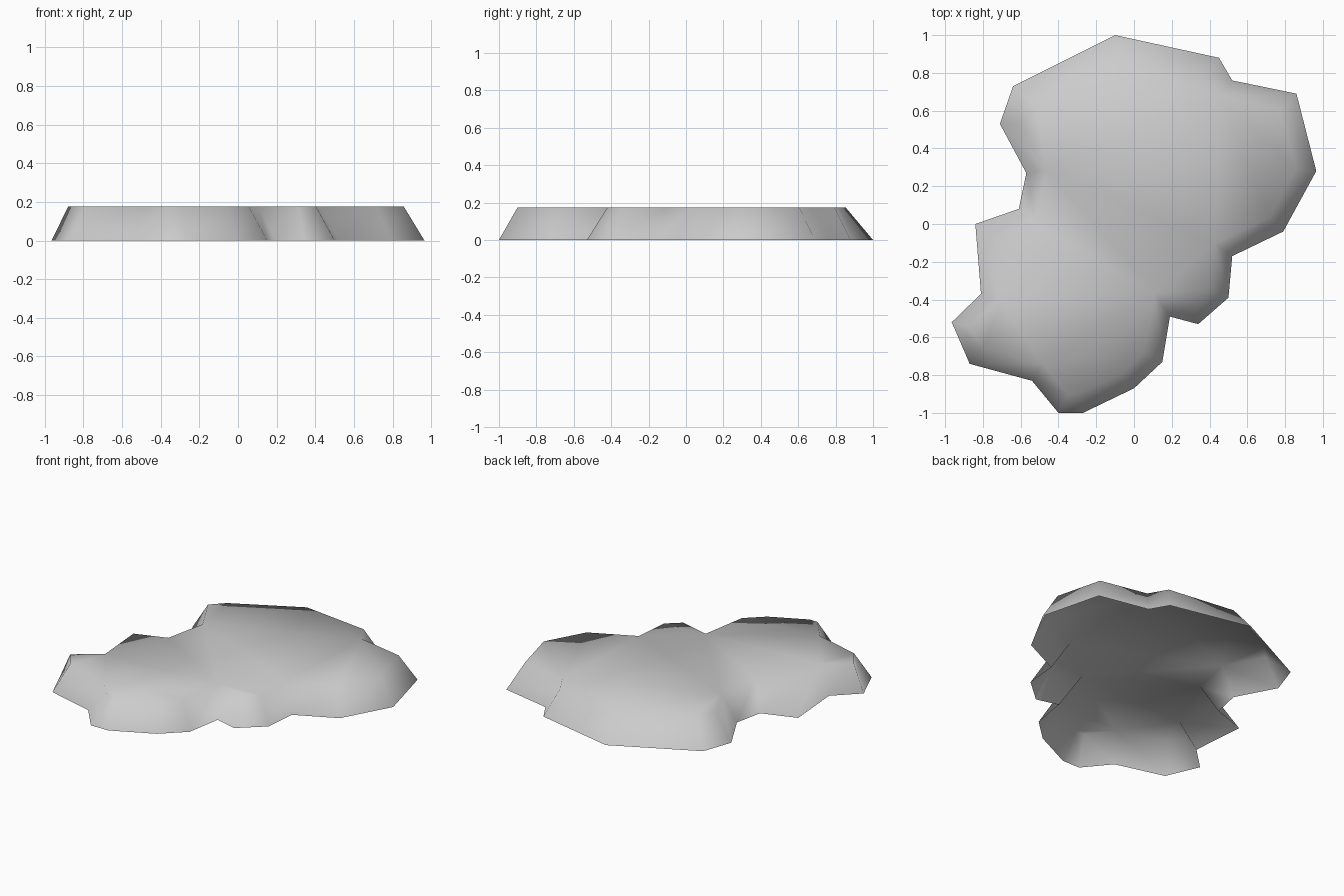
import bpy
import bmesh
from mathutils import Vector

HEIGHT = 0.175
INSET = 0.1

cube = bpy.data.objects.get("Cube")
if cube:
    bpy.data.objects.remove(cube, do_unlink=True)

# Clockwise footprint
outline = [
    (-.10, 1), (.45, .88), (.52, .76), (.86, .69), (.965, .28), (.79, -.04),
    (.52, -.17), (.50, -.39), (.34, -.53), (.19, -.49), (.15, -.73), (0, -.87),
    (-.27, -1), (-.40, -1), (-.54, -.83), (-.87, -.74), (-.965, -.52),
    (-.81, -.37), (-.84, 0), (-.61, .08), (-.57, .27), (-.71, .53), (-.64, .73),
]
# Corners whose bank is gentler or steeper than the rest
bank_scale = {0: 1.4, 16: 0.72, 22: 1.5}
points = [Vector(p) for p in outline]


def outward(a, b):
    """Outward normal of a clockwise edge."""
    d = (b - a).normalized()
    return Vector((-d.y, d.x))


def rim_point(i):
    """Corner moved inward along its mitre."""
    p = points[i]
    n1 = outward(points[i - 1], p)
    n2 = outward(p, points[(i + 1) % len(points)])
    mitre = (n1 + n2) / (1 + n1.dot(n2))
    return p - mitre * INSET * bank_scale.get(i, 1)


# Sloping banks and flat top, open underneath
bm = bmesh.new()
count = len(points)
base = [bm.verts.new((*p, 0)) for p in points]
rim = [bm.verts.new((*rim_point(i), HEIGHT)) for i in range(count)]
for i in range(count):
    j = (i + 1) % count
    bm.faces.new((base[j], base[i], rim[i], rim[j]))
top = bm.faces.new(list(reversed(rim)))
bmesh.ops.triangulate(bm, faces=[top])
for face in bm.faces:
    face.smooth = True
mesh = bpy.data.meshes.new("rock_slab")
bm.to_mesh(mesh)
bm.free()
slab = bpy.data.objects.new("rock_slab", mesh)
bpy.context.collection.objects.link(slab)

# Plain stone colour
stone = bpy.data.materials.new("stone_grey")
stone.use_nodes = True
color = (0.6, 0.6, 0.6, 1)
stone.diffuse_color = color
stone.node_tree.nodes["Principled BSDF"].inputs["Base Color"].default_value = color
mesh.materials.append(stone)
